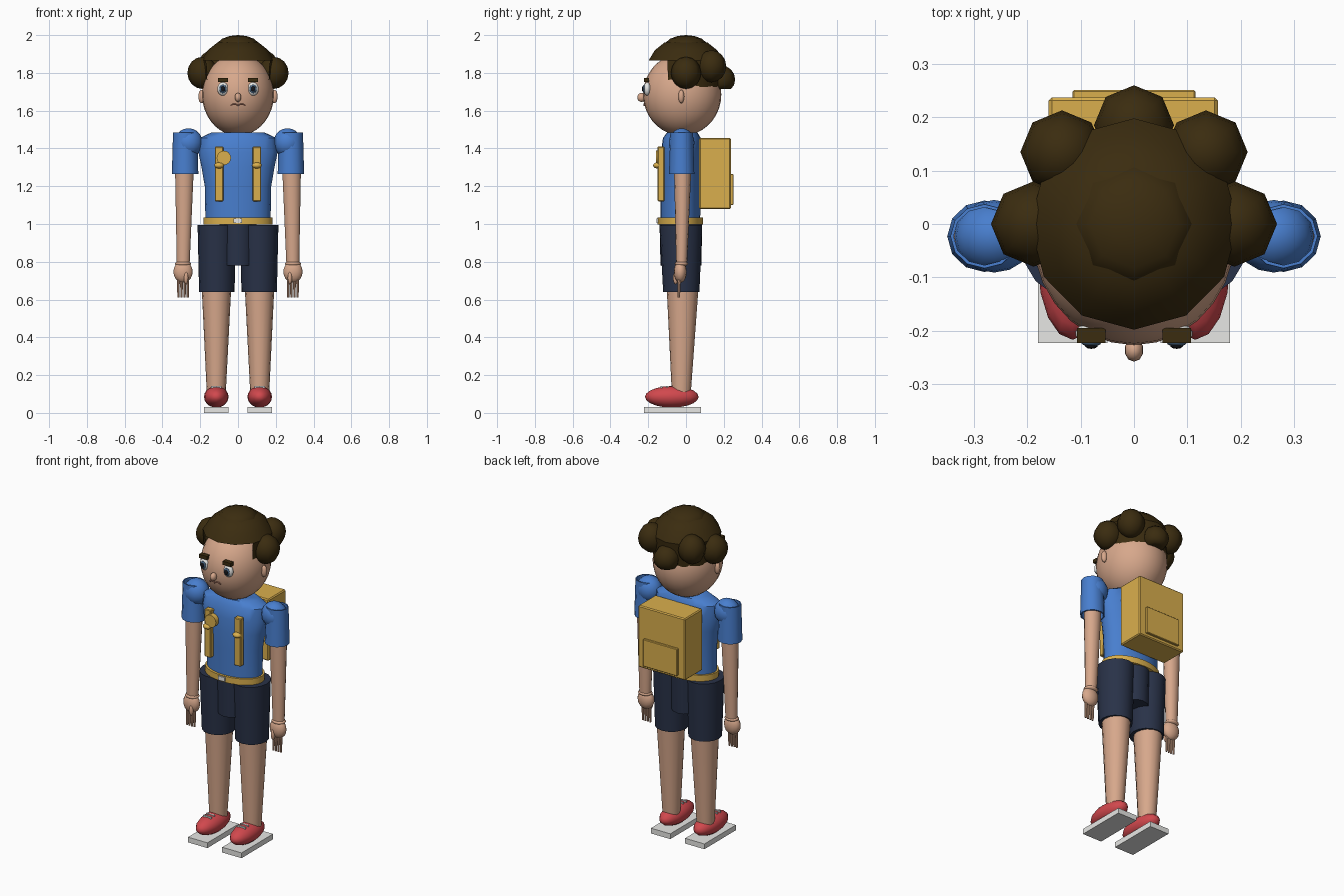
import bpy, bmesh, math
from mathutils import Matrix, Vector

if "Cube" in bpy.data.objects:
    bpy.data.objects.remove(bpy.data.objects["Cube"])


def material(name, rgb):
    m = bpy.data.materials.new(name)
    m.diffuse_color = (*rgb, 1)
    m.use_nodes = True
    m.node_tree.nodes["Principled BSDF"].inputs["Base Color"].default_value = m.diffuse_color
    return m


SKIN = material("skin", (0.68, 0.39, 0.26))
BLUE = material("shirt blue", (0.065, 0.21, 0.62))
NAVY = material("shorts navy", (0.022, 0.032, 0.065))
GOLD = material("golden yellow", (0.70, 0.43, 0.075))
HAIR = material("dark brown", (0.043, 0.025, 0.005))
RED = material("shoe red", (0.64, 0.065, 0.075))
WHITE = material("white", (0.80, 0.80, 0.78))
IRIS = material("iris blue", (0.07, 0.14, 0.24))
BLACK = material("pupil black", (0.008, 0.008, 0.01))
LIP = material("lip", (0.36, 0.16, 0.11))


def finish(bm, name, mat, angle=40):
    bmesh.ops.recalc_face_normals(bm, faces=bm.faces)
    me = bpy.data.meshes.new(name)
    bm.to_mesh(me)
    bm.free()
    me.materials.append(mat)
    ob = bpy.data.objects.new(name, me)
    bpy.context.collection.objects.link(ob)
    if angle:
        bpy.ops.object.select_all(action='DESELECT')
        ob.select_set(True)
        bpy.context.view_layer.objects.active = ob
        bpy.ops.object.shade_smooth_by_angle(angle=math.radians(angle))
    return ob


def ball(name, mat, c, r, seg=16, rings=10, floor=None):
    bm = bmesh.new()
    bmesh.ops.create_uvsphere(bm, u_segments=seg, v_segments=rings, radius=1)
    for v in bm.verts:
        v.co = Vector(c) + Vector(v.co[i] * r[i] for i in range(3))
        if floor is not None:
            v.co.z = max(v.co.z, floor)
    return finish(bm, name, mat, 60)


def box(name, mat, lo, hi, bevel=0):
    bm = bmesh.new()
    bmesh.ops.create_cube(bm, size=1)
    for v in bm.verts:
        v.co = [(lo[i] + hi[i]) / 2 + v.co[i] * (hi[i] - lo[i]) for i in range(3)]
    if bevel:
        bmesh.ops.bevel(bm, geom=bm.edges[:], offset=bevel, segments=1, affect='EDGES')
    return finish(bm, name, mat, 0)


def loft(name, mat, rings, seg=16, closed=False, drop=None, bottom=0):
    """Rings of (cx, cy, z, rx, ry); closed joins last ring to the first."""
    bm = bmesh.new()
    loops = []
    for cx, cy, z, rx, ry in rings:
        loops.append([bm.verts.new((cx + rx * math.sin(2 * math.pi * k / seg),
                                    cy - ry * math.cos(2 * math.pi * k / seg), z))
                      for k in range(seg)])
    pairs = list(zip(loops, loops[1:])) + ([(loops[-1], loops[0])] if closed else [])
    for a, b in pairs:
        for k in range(seg):
            j = (k + 1) % seg
            bm.faces.new((a[k], a[j], b[j], b[k]))
    if not closed:
        bm.faces.new(loops[bottom])
        bm.faces.new(loops[-1])
    if drop:
        gone = [f for f in bm.faces if drop(f.calc_center_median())]
        bmesh.ops.delete(bm, geom=gone, context='FACES')
    return finish(bm, name, mat)


def disc(name, mat, c, r, depth):
    bm = bmesh.new()
    bmesh.ops.create_cone(bm, cap_ends=True, segments=16, radius1=r, radius2=r, depth=depth,
                          matrix=Matrix.Translation(c) @ Matrix.Rotation(math.pi / 2, 4, 'X'))
    return finish(bm, name, mat)


# Head and face
ball("head", SKIN, (0, -0.02, 1.685), (0.19, 0.207, 0.217), 28, 18)
ball("nose", SKIN, (0, -0.236, 1.67), (0.018, 0.022, 0.024), 10, 8)
mouth = bpy.data.curves.new("mouth", 'CURVE')
mouth.dimensions = '3D'
mouth.bevel_depth = 0.004
mouth.bevel_resolution = 1
spline = mouth.splines.new('POLY')
lip_points = [(-0.036, 1.626), (-0.028, 1.634), (-0.012, 1.634), (0, 1.629),
              (0.012, 1.634), (0.028, 1.634), (0.036, 1.626)]
spline.points.add(len(lip_points) - 1)
for p, (x, z) in zip(spline.points, lip_points):
    p.co = (x, -0.222 + 3 * x * x, z, 1)
mouth.materials.append(LIP)
bpy.context.collection.objects.link(bpy.data.objects.new("mouth", mouth))

# Hair cap with an open front, crown and buns
loft("hair_cap", HAIR, [(0, 0, 1.725, 0.185, 0.185), (0, 0, 1.865, 0.195, 0.198),
                        (0, 0, 1.92, 0.16, 0.165), (0, 0, 1.96, 0.11, 0.115),
                        (0, 0, 1.975, 0.05, 0.05)],
     seg=12, bottom=1, drop=lambda c: c.y < -0.09 and c.z < 1.85)
ball("hair_crown", HAIR, (0, 0, 1.935), (0.118, 0.118, 0.065), 8, 8)
ball("back_bun", HAIR, (0, 0.185, 1.765), (0.075, 0.075, 0.075), 8, 8, floor=1.715)

# Torso, belt and badge
loft("shirt", BLUE, [(0, -0.03, 1.0, 0.172, 0.105), (0, -0.03, 1.2, 0.176, 0.107),
                     (0, -0.028, 1.3, 0.193, 0.11), (0, -0.025, 1.38, 0.21, 0.108),
                     (0, -0.022, 1.455, 0.202, 0.1), (0, -0.02, 1.485, 0.14, 0.08)], 24)
loft("belt", GOLD, [(0, -0.03, 0.998, 0.183, 0.12), (0, -0.03, 1.035, 0.183, 0.12)], 24)
box("belt_buckle", WHITE, (-0.025, -0.157, 1.005), (0.02, -0.14, 1.03))
disc("badge", GOLD, (-0.075, -0.145, 1.35), 0.038, 0.03)

# Backpack
box("backpack", GOLD, (-0.16, 0.07, 1.08), (0.157, 0.237, 1.455), 0.006)
box("backpack_pocket", GOLD, (-0.115, 0.23, 1.10), (0.115, 0.251, 1.265), 0.003)

# Shorts centre panel
loft("shorts_crotch", NAVY, [(0, -0.027, 0.78, 0.092, 0.108),
                             (0, -0.027, 0.998, 0.097, 0.113)], 16)

for s, side in ((-1, "right"), (1, "left")):
    # Face pairs
    x = 0.08 * s
    ball(side + "_eye", WHITE, (x, -0.205, 1.715), (0.03, 0.02, 0.036), 14, 10)
    ball(side + "_iris", IRIS, (x, -0.222, 1.715), (0.019, 0.008, 0.023), 12, 8)
    ball(side + "_pupil", BLACK, (x, -0.228, 1.715), (0.012, 0.006, 0.015), 10, 6)
    box(side + "_brow", HAIR, (x - 0.027, -0.223, 1.752), (x + 0.027, -0.195, 1.774))
    ball(side + "_ear", SKIN, (0.193 * s, -0.025, 1.675), (0.018, 0.016, 0.036), 10, 8)

    # Side and rear buns
    ball(side + "_side_bun", HAIR, (0.188 * s, 0, 1.80), (0.08, 0.08, 0.085), 8, 8)
    ball(side + "_rear_bun", HAIR, (0.135 * s, 0.135, 1.835), (0.078, 0.078, 0.085), 8, 8)

    # Shoulder, hollow sleeve and arm
    ax, ay = 0.28 * s, -0.023
    ball(side + "_shoulder", BLUE, (0.262 * s, ay, 1.43), (0.075, 0.068, 0.077), 16, 10)
    loft(side + "_sleeve", BLUE, [(ax, ay, 1.265, 0.07, 0.067), (ax, ay, 1.485, 0.064, 0.06),
                                  (ax, ay, 1.485, 0.058, 0.054), (ax, ay, 1.265, 0.062, 0.059)],
         12, closed=True)
    loft(side + "_arm", SKIN, [(0.29 * s, -0.023, 0.79, 0.035, 0.029),
                               (0.284 * s, -0.018, 1.27, 0.05, 0.045),
                               (0.28 * s, -0.02, 1.40, 0.05, 0.045)], 14)

    # Hand, thumb and fingers
    hx = 0.291 * s
    ball(side + "_wrist", SKIN, (hx, -0.024, 0.79), (0.043, 0.036, 0.015), 12, 8)
    ball(side + "_hand", SKIN, (hx, -0.03, 0.747), (0.052, 0.034, 0.058), 14, 10)
    ball(side + "_thumb", SKIN, (0.275 * s, -0.055, 0.715), (0.012, 0.014, 0.035), 8, 6)
    for k in range(4):
        fx = (0.266 + 0.0165 * k) * s
        loft(f"{side}_finger_{k + 1}", SKIN, [(fx, -0.038, 0.61, 0.0055, 0.006),
                                             (fx, -0.035, 0.72, 0.008, 0.009)], 8)

    # Backpack strap and clip
    px = 0.1 * s
    box(side + "_strap", GOLD, (px - 0.022, -0.15, 1.12), (px + 0.022, -0.115, 1.41), 0.004)
    ball(side + "_strap_clip", GOLD, (px, -0.152, 1.31), (0.027, 0.022, 0.016), 10, 8)

    # Leg of the shorts and the bare leg
    loft(side + "_shorts_leg", NAVY, [(0.112 * s, -0.025, 0.64, 0.094, 0.096),
                                      (0.113 * s, -0.027, 0.996, 0.101, 0.113)], 16)
    loft(side + "_leg", SKIN, [(0.115 * s, -0.025, 0.1, 0.05, 0.05),
                               (0.114 * s, -0.018, 0.66, 0.078, 0.084)], 16)

    # Shoe, sole and laces
    sx = 0.115 * s
    ball(side + "_shoe", RED, (sx, -0.075, 0.085), (0.065, 0.142, 0.057), 16, 10)
    box(side + "_sole", WHITE, (sx - 0.065, -0.223, 0), (sx + 0.065, 0.08, 0.032))
    for k, y in enumerate((-0.13, -0.1)):
        box(f"{side}_lace_{k + 1}", WHITE, (sx - 0.027, y - 0.005, 0.128),
            (sx + 0.027, y + 0.005, 0.143))
